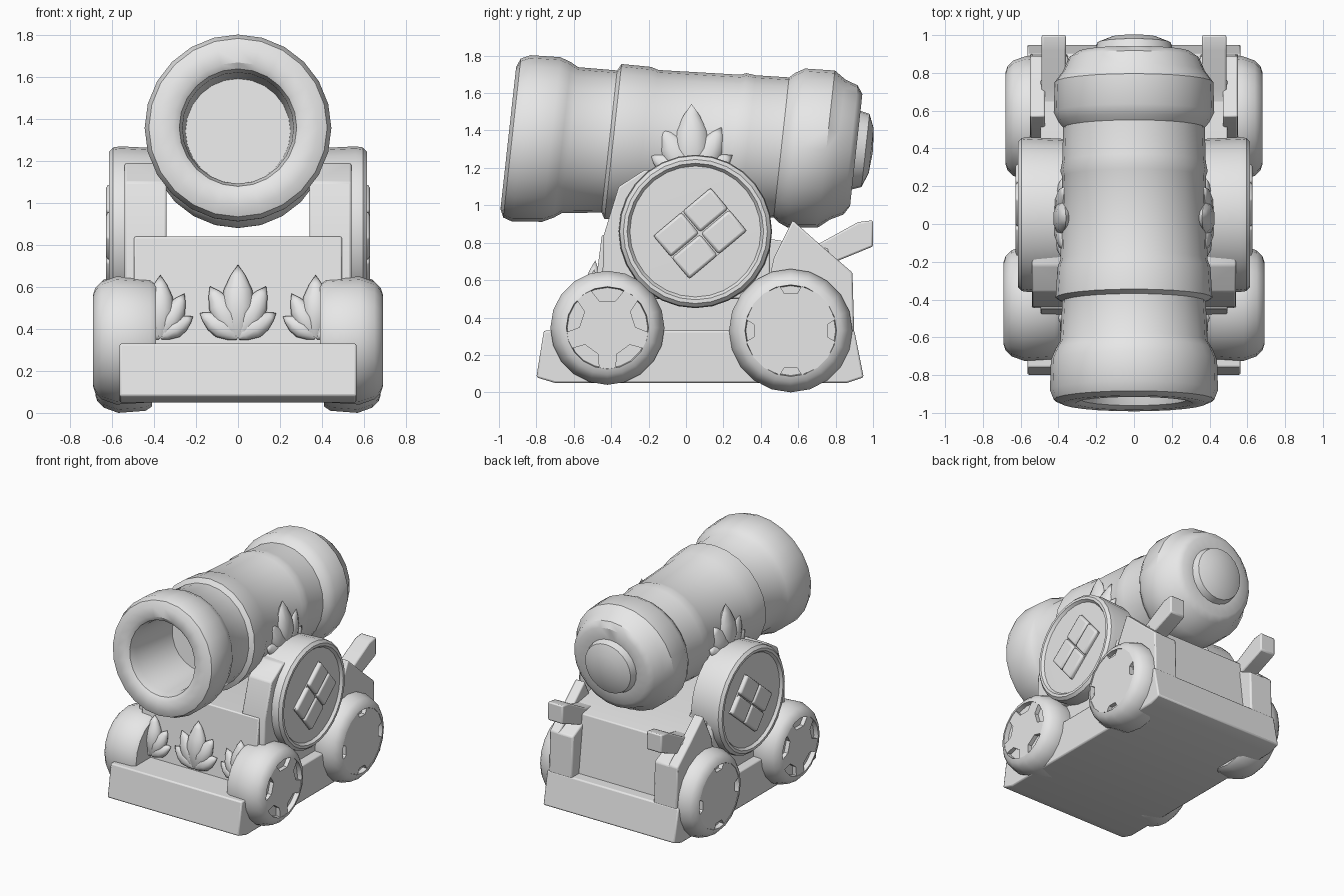
import bpy, bmesh, math
from mathutils import Matrix, Vector

cube = bpy.data.objects.get("Cube")
if cube:
    bpy.data.objects.remove(cube, do_unlink=True)

grey = bpy.data.materials.new("plain light grey")
grey.use_nodes = True
colour = (0.8, 0.8, 0.8, 1)
grey.diffuse_color = colour
grey.node_tree.nodes["Principled BSDF"].inputs["Base Color"].default_value = colour


def frame(origin, u, v, n):
    """Matrix whose columns are the given axes."""
    m = Matrix((u, v, n)).transposed().to_4x4()
    m.translation = Vector(origin)
    return m


def finish(name, bm, matrix, bevel=0.0, angle=35):
    bm.transform(matrix)
    bmesh.ops.remove_doubles(bm, verts=bm.verts, dist=0.0005)
    bmesh.ops.recalc_face_normals(bm, faces=bm.faces)
    mesh = bpy.data.meshes.new(name)
    bm.to_mesh(mesh)
    bm.free()
    mesh.materials.append(grey)
    obj = bpy.data.objects.new(name, mesh)
    bpy.context.collection.objects.link(obj)
    if bevel:
        mod = obj.modifiers.new("soft edges", "BEVEL")
        mod.width = bevel
        mod.segments = 2
    bpy.ops.object.select_all(action="DESELECT")
    obj.select_set(True)
    bpy.context.view_layer.objects.active = obj
    bpy.ops.object.shade_smooth_by_angle(angle=math.radians(angle))


def lathe(name, profile, matrix, sides=24, angle=35):
    """Turn (height, radius) points about the third axis of the matrix."""
    bm = bmesh.new()
    rings = []
    for t, r in profile:
        rings.append([bm.verts.new((r * math.cos(a), r * math.sin(a), t))
                      for a in (math.tau * i / sides for i in range(sides))])
    for lo, hi in zip(rings, rings[1:]):
        for i in range(sides):
            j = (i + 1) % sides
            bm.faces.new((lo[i], lo[j], hi[j], hi[i]))
    finish(name, bm, matrix, angle=angle)


def prism(name, points, matrix, depth, bevel=0.0):
    """Extrude a flat outline along the third axis of the matrix."""
    bm = bmesh.new()
    face = bm.faces.new([bm.verts.new((u, v, 0)) for u, v in points])
    new = bmesh.ops.extrude_face_region(bm, geom=[face])["geom"]
    bmesh.ops.translate(bm, vec=(0, 0, depth),
                        verts=[g for g in new if isinstance(g, bmesh.types.BMVert)])
    finish(name, bm, matrix, bevel)


def side_frame(x, y=0, z=0, s=1):
    return frame((x * s, y, z), (0, 1, 0), (0, 0, 1), (s, 0, 0))


def leaf(name, plane, u, v, tilt, length, width, depth):
    """Pointed, swollen leaf lying on a plane."""
    shape = [(0, 0.25), (0.15, 0.65), (0.42, 1), (0.65, 0.85), (0.85, 0.45), (1, 0)]
    local = (Matrix.Translation((u, v, 0)) @ Matrix.Rotation(-tilt, 4, "Z")
             @ frame((0, 0, 0), (width, 0, 0), (0, 0, depth), (0, length, 0)))
    lathe(name, shape, plane @ local, 10, 50)


def leaf_cluster(name, plane, u, v, size):
    for i, (tilt, length, width, depth) in enumerate(
            [(0, 1, 0.23, 0.055), (0.5, 0.8, 0.19, 0.045), (-0.5, 0.8, 0.19, 0.045),
             (1.0, 0.62, 0.16, 0.04), (-1.0, 0.62, 0.16, 0.04)]):
        leaf(f"{name}_leaf_{i + 1}", plane, u, v, tilt, length * size, width * size, depth)


def notched_plate(name, matrix, count, outer, inner, half, turn, depth):
    """Round plate with evenly spaced notches in its edge."""
    points = []
    step = math.tau / count
    for k in range(count):
        a = turn + step * k
        for da, r in [(-half, outer), (-half * 0.7, inner), (half * 0.7, inner), (half, outer),
                      (step * 0.4, outer), (step * 0.6, outer)]:
            points.append((r * math.cos(a + da), r * math.sin(a + da)))
    prism(name, points, matrix, depth)


# Barrel with open bore, neck, belly band, rear ring and end knob; its rings lean back
barrel_frame = frame((0, -0.95, 1.36), (1, 0, 0), (0, 0.11, 1), (0, 1, -0.035))
lathe("barrel", [
    (0.5, 0), (0.5, 0.25), (0.08, 0.265), (0.02, 0.28), (0, 0.31), (0, 0.38), (0.02, 0.425),
    (0.07, 0.445), (0.23, 0.44), (0.29, 0.415), (0.33, 0.39), (0.54, 0.38), (0.56, 0.415),
    (0.72, 0.405), (0.76, 0.39), (1.2, 0.38), (1.23, 0.39), (1.28, 0.38), (1.46, 0.375),
    (1.49, 0.4), (1.54, 0.425), (1.7, 0.42), (1.76, 0.375), (1.83, 0.345), (1.86, 0.3),
    (1.86, 0.21), (1.91, 0.195), (1.94, 0.12), (1.95, 0)], barrel_frame)

# Base slab
prism("base", [(-0.8, 0.08), (-0.7, 0.05), (0.86, 0.05), (0.95, 0.08), (0.9, 0.33), (-0.76, 0.33)],
      side_frame(-0.565), 1.13, 0.01)

# Carriage body with leaning front panel
prism("carriage_body", [(-0.52, 0.3), (-0.45, 0.84), (0.45, 0.82), (0.76, 0.77), (0.82, 0.3)],
      side_frame(-0.495), 0.99, 0.008)

# Leaf relief on the front panel
front = frame((0, -0.53, 0.36), (1, 0, 0), (0, 0.13, 0.99), (0, -1, 0))
leaf_cluster("front_centre", front, 0, 0, 0.35)

for s, side in ((1, "left"), (-1, "right")):
    leaf_cluster("front_" + side, front, s * 0.37, 0, 0.3)

    # Cheek bracket holding the barrel
    prism(side + "_cheek", [(-0.45, 0.5), (-0.44, 0.84), (-0.36, 1.1), (-0.22, 1.19),
                            (0.24, 1.19), (0.45, 0.82), (0.45, 0.5)],
          side_frame(0.34, s=s), 0.2, 0.01)

    # Rear side wall, corner post and handle
    prism(side + "_rear_wall", [(0.38, 0.3), (0.47, 0.72), (0.57, 0.92), (0.75, 0.76),
                                (0.89, 0.64), (0.9, 0.3)], side_frame(0.47, s=s), 0.08, 0.01)
    prism(side + "_rear_post", [(0.72, 0.3), (0.72, 0.72), (0.89, 0.64), (0.9, 0.3)],
          side_frame(0.35, s=s), 0.2, 0.012)
    prism(side + "_handle", [(0.6, 0.66), (0.78, 0.69), (1.0, 0.78), (1.0, 0.92), (0.92, 0.91),
                             (0.72, 0.8), (0.6, 0.78)], side_frame(0.36, s=s), 0.13, 0.01)

    # Round side drum with raised rim
    lathe(side + "_drum", [(0, 0), (0, 0.4), (0.2, 0.41), (0.235, 0.405), (0.255, 0.385), (0.255, 0.365),
                           (0.235, 0.35), (0.24, 0)],
          side_frame(0.36, 0.05, 0.86, s), 28)

    # Four close-set tiles forming a diamond on the drum
    diamond = side_frame(0.58, 0.075, 0.85, s) @ Matrix.Rotation(math.radians(40), 4, "Z")
    w, h, gap = 0.2, 0.15, 0.004
    prism(side + "_diamond_base", [(-w, -h), (w, -h), (w, h), (-w, h)], diamond, 0.028)
    for i, (cu, cv) in enumerate([(-1, -1), (1, -1), (1, 1), (-1, 1)]):
        pts = [(cu * gap, cv * gap), (cu * w, cv * gap), (cu * w, cv * h), (cu * gap, cv * h)]
        prism(f"{side}_diamond_tile_{i + 1}", pts, diamond, 0.048, 0.015)

    # Leaf relief on the barrel flank
    flank = frame((s * 0.385, 0.03, 1.13), (0, 1, 0), (-s * 0.06, 0, 0.98), (s, 0, 0))
    leaf_cluster(side + "_barrel", flank, 0, 0, 0.42)

    # Wheels with notched hub plates
    for name, y, z, r, x0, x1, count, inner, half in (
            ("front", -0.42, 0.345, 0.305, 0.39, 0.69, 5, 0.15, 0.42),
            ("rear", 0.56, 0.33, 0.33, 0.41, 0.68, 4, 0.2, 0.24)):
        t = x1 - x0
        lathe(f"{side}_{name}_wheel", [
            (0, 0), (0, r - 0.03), (0.03, r - 0.01), (t - 0.11, r), (t - 0.04, r - 0.025),
            (t - 0.01, r - 0.055), (t, r - 0.085), (t - 0.035, r - 0.09), (t - 0.035, 0)],
              side_frame(x0, y, z, s), 20)
        notched_plate(f"{side}_{name}_hub", side_frame(x1 - 0.037, y, z, s), count,
                      r - 0.085, inner, half, math.pi / 2, 0.034)
